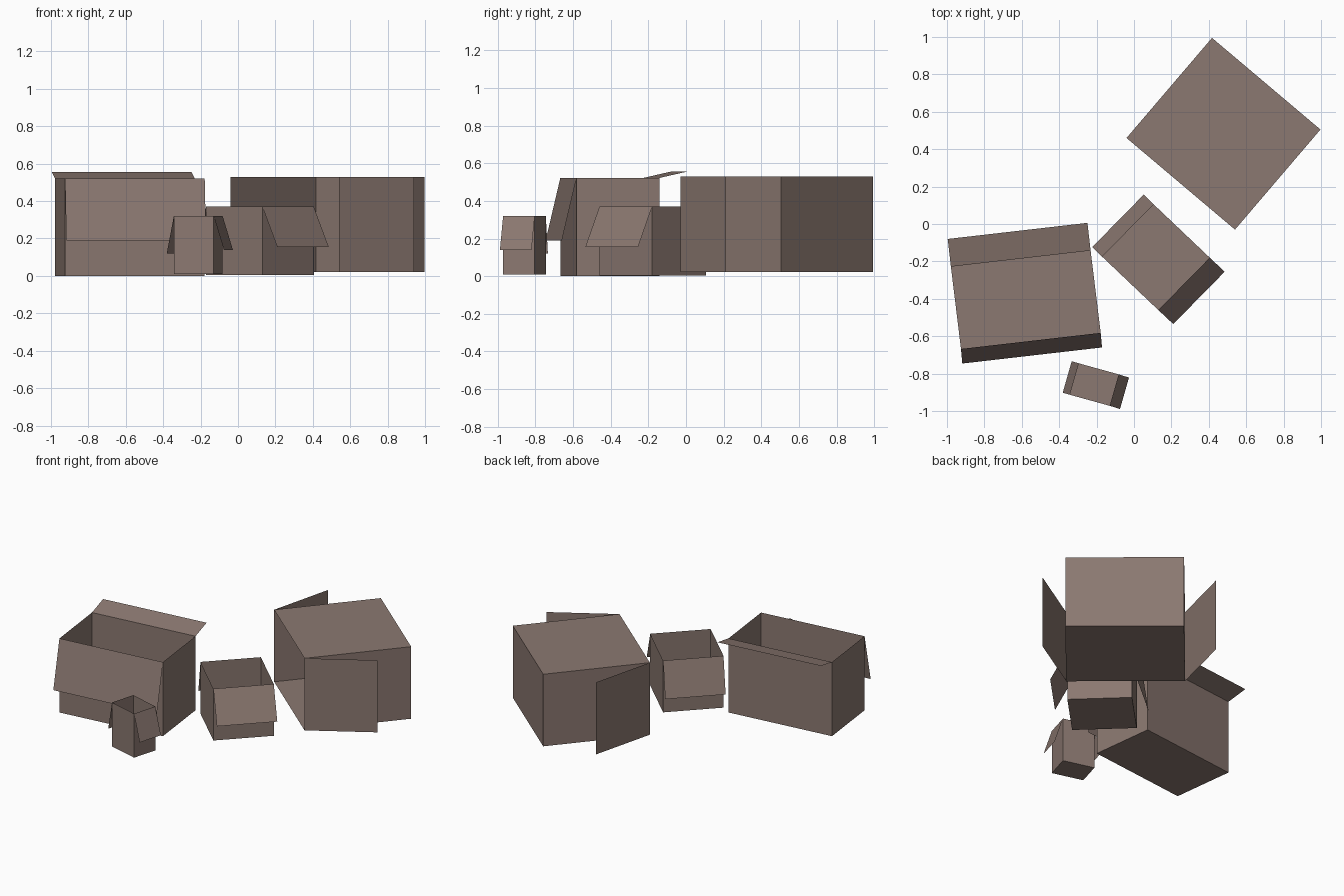
import bpy, bmesh
from mathutils import Vector, Matrix

if "Cube" in bpy.data.objects:
    bpy.data.objects.remove(bpy.data.objects["Cube"])

cardboard = bpy.data.materials.new("cardboard")
cardboard.diffuse_color = (0.26, 0.19, 0.165, 1)
cardboard.use_nodes = True
cardboard.node_tree.nodes["Principled BSDF"].inputs["Base Color"].default_value = cardboard.diffuse_color


def carton(name, corner, u, v, z0, z1, open_side, flaps):
    """Thin open box spanned by floor edges u, v. Each flap is
    (local direction of its hinge edge on the open side, offset vector)."""
    bm = bmesh.new()
    bmesh.ops.create_cube(bm, size=2)
    opening = Vector(open_side)

    # remove the open side
    bm.faces.ensure_lookup_table()
    lid = [f for f in bm.faces if f.calc_center_median().dot(opening) > 0.9]
    bmesh.ops.delete(bm, geom=lid, context='FACES_ONLY')

    # pick the hinge edges while the cube is still in local space
    hinges = []
    for side, offset in flaps:
        target = opening + Vector(side)
        edge = next(e for e in bm.edges
                    if ((e.verts[0].co + e.verts[1].co) / 2 - target).length < 0.01)
        hinges.append((edge, Vector(offset)))

    # shape the body
    u, v, w = Vector((*u, 0)), Vector((*v, 0)), Vector((0, 0, z1 - z0))
    centre = Vector((*corner, z0)) + (u + v + w) / 2
    m = Matrix((u / 2, v / 2, w / 2)).transposed().to_4x4()
    bm.transform(Matrix.Translation(centre) @ m)

    # fold out the flaps
    for edge, offset in hinges:
        a, b = edge.verts
        c, d = bm.verts.new(b.co + offset), bm.verts.new(a.co + offset)
        bm.faces.new((b, a, d, c))
    bmesh.ops.recalc_face_normals(bm, faces=bm.faces)

    mesh = bpy.data.meshes.new(name)
    bm.to_mesh(mesh)
    bm.free()
    mesh.materials.append(cardboard)
    obj = bpy.data.objects.new(name, mesh)
    bpy.context.collection.objects.link(obj)
    return obj


UP, FRONT = (0, 0, 1), (0, -1, 0)
LEFT, RIGHT, BACK = (-1, 0, 0), (1, 0, 0), (0, 1, 0)

# wide box, long front flap hanging, short back flap nearly level
carton("wide_box", (-0.925, -0.668), (0.747, 0.086), (-0.054, 0.44), 0, 0.522, UP,
       [(FRONT, (0.007, -0.078, -0.333)), (BACK, (-0.017, 0.148, 0.034))])

# medium box with two hanging flaps
carton("medium_box", (-0.17, -0.175), (0.30, -0.285), (0.275, 0.28), 0.005, 0.37, UP,
       [(LEFT, (-0.053, 0.052, -0.238)), (RIGHT, (0.08, -0.075, -0.215))])

# small box with two hanging flaps
carton("small_box", (-0.343, -0.913), (0.213, -0.059), (0.048, 0.168), 0.01, 0.32, UP,
       [(LEFT, (-0.038, 0.011, -0.2)), (RIGHT, (0.055, -0.017, -0.182))])

# large box lying on its side, side flaps swung back
carton("large_box", (-0.04, 0.46), (0.58, -0.49), (0.457, 0.535), 0.022, 0.53, FRONT,
       [(LEFT, (0.11, 0.44, 0)), (RIGHT, (0.40, 0.243, 0))])
